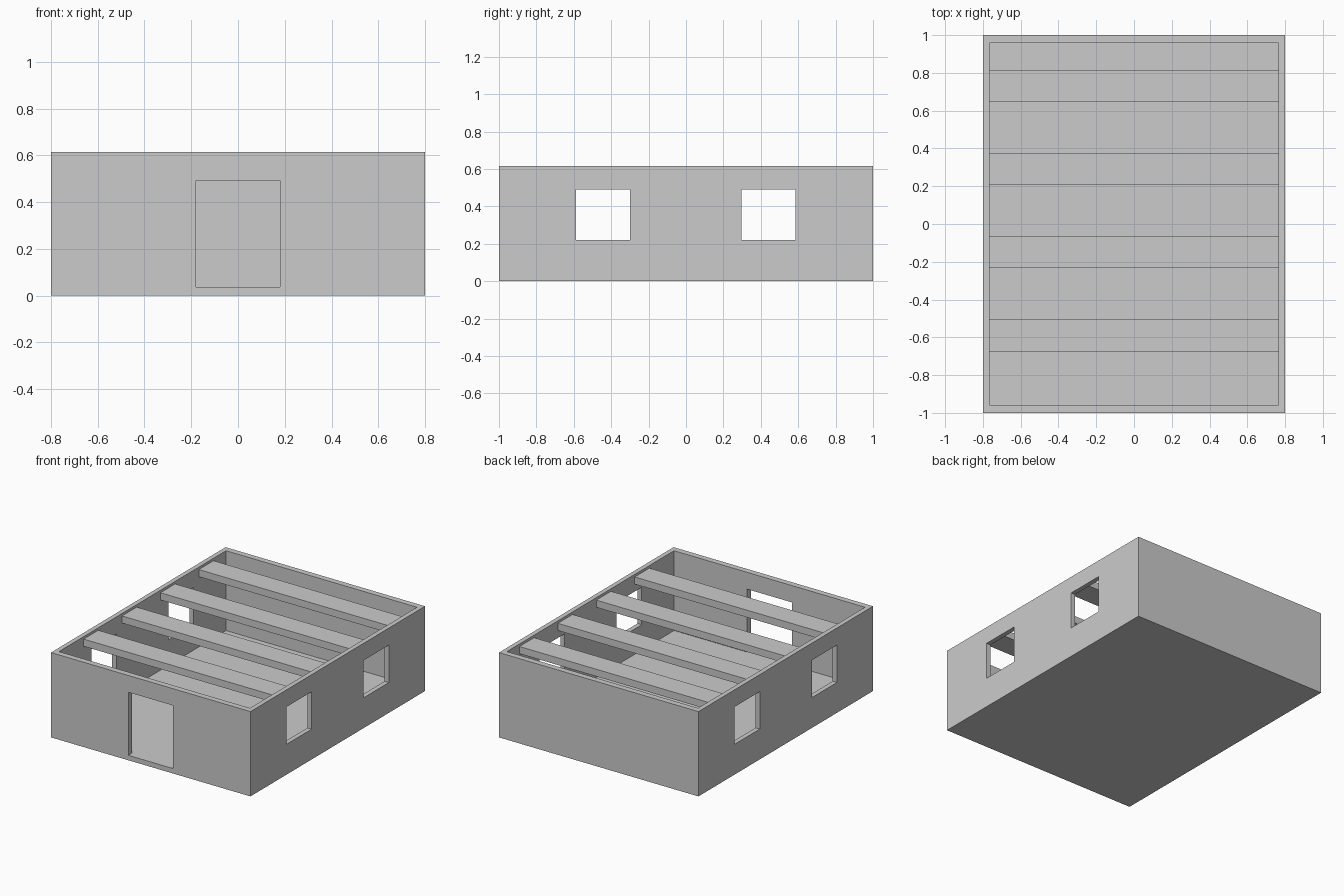
import bpy

if "Cube" in bpy.data.objects:
    bpy.data.objects.remove(bpy.data.objects["Cube"])

W, D, H = 0.8, 1.0, 0.615        # half width, half depth, wall height
IX, IY = 0.766, 0.957            # inner half width and depth
FLOOR = 0.036                    # floor thickness


def box(name, x, y, z):
    """Box spanning the (min, max) ranges x, y, z."""
    bpy.ops.mesh.primitive_cube_add(size=1, location=[(a + b) / 2 for a, b in (x, y, z)])
    ob = bpy.context.object
    ob.name = name
    ob.scale = [b - a for a, b in (x, y, z)]
    bpy.ops.object.transform_apply(location=False, rotation=False, scale=True)
    return ob


def cut(target, name, x, y, z):
    """Subtract a box from the target."""
    cutter = box(name, x, y, z)
    cutter.hide_render = True
    cutter.hide_viewport = False
    cutter.display_type = 'WIRE'
    mod = target.modifiers.new(name, 'BOOLEAN')
    mod.operation = 'DIFFERENCE'
    mod.solver = 'EXACT'
    mod.object = cutter


# Walls and floor: one open-topped shell
walls = box("walls_and_floor", (-W, W), (-D, D), (0, H))
cut(walls, "room_cutter", (-IX, IX), (-IY, IY), (FLOOR, H + 0.1))

# Doorway in the front wall only
cut(walls, "door_cutter", (-0.18, 0.18), (-1.1, -0.8), (FLOOR, 0.493))

# Two windows, each cut through both side walls
for i, y in enumerate((-0.443, 0.441)):
    cut(walls, f"window_cutter_{i + 1}", (-0.9, 0.9), (y - 0.144, y + 0.144), (0.22, 0.491))

# Roof beams spanning the side walls, just below the rim
for i in range(4):
    y = -0.59 + i * 0.44
    box(f"roof_beam_{i + 1}", (-IX, IX), (y - 0.084, y + 0.084), (0.545, 0.597))
